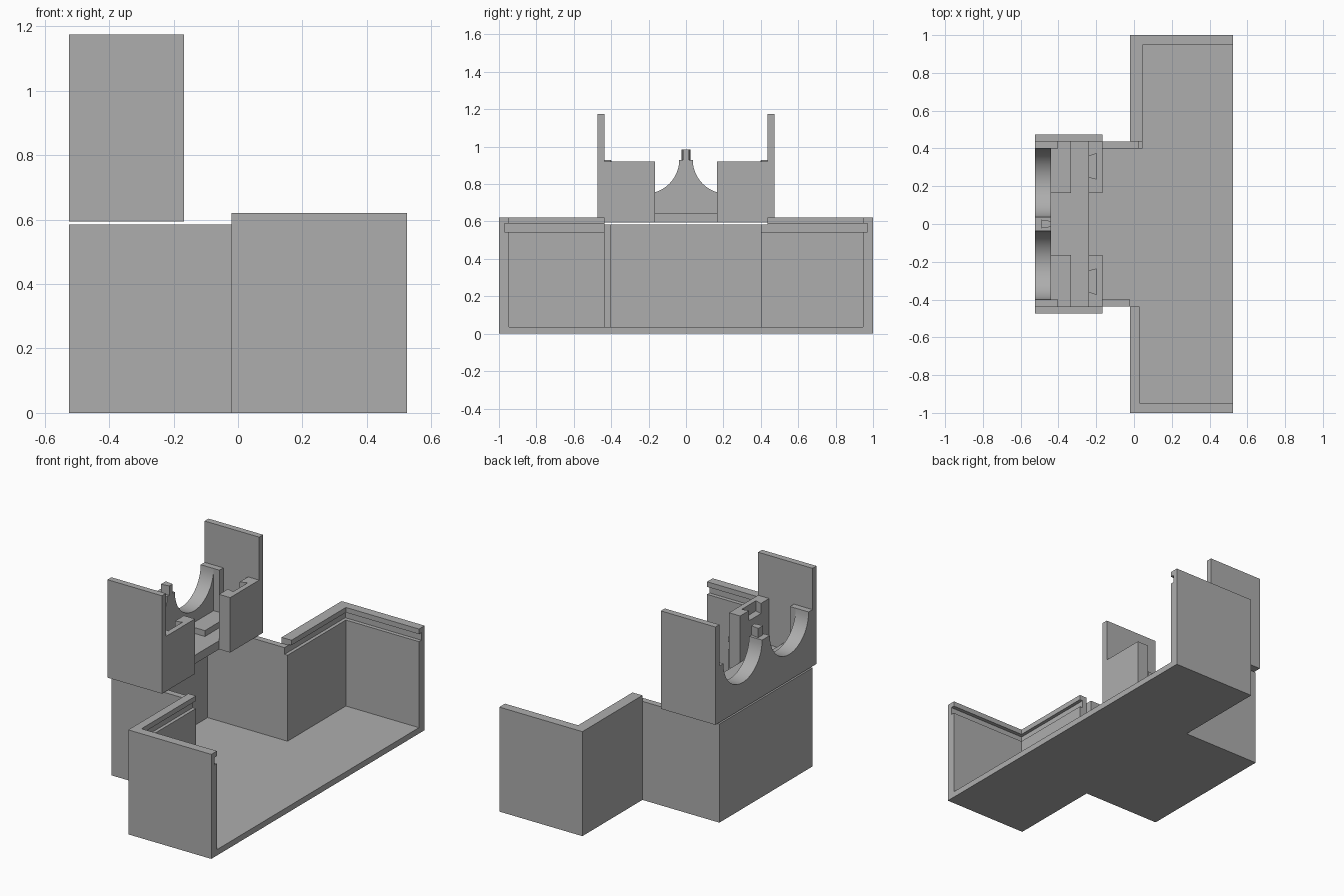
import bpy, bmesh, math
from mathutils import Vector

cube = bpy.data.objects.get("Cube")
if cube:
    bpy.data.objects.remove(cube, do_unlink=True)

grey = bpy.data.materials.new("plain grey")
grey.use_nodes = True
COLOUR = (0.42, 0.42, 0.42, 1)
grey.diffuse_color = COLOUR
grey.node_tree.nodes["Principled BSDF"].inputs["Base Color"].default_value = COLOUR


def prism(name, pts, lo, hi, axis="z"):
    """Extrude a flat outline: (x, y) along z, or (y, z) along x."""
    place = (lambda p: (p[0], p[1], lo)) if axis == "z" else (lambda p: (lo, p[0], p[1]))
    step = Vector((0, 0, hi - lo)) if axis == "z" else Vector((hi - lo, 0, 0))
    bm = bmesh.new()
    face = bm.faces.new([bm.verts.new(place(p)) for p in pts])
    ext = bmesh.ops.extrude_face_region(bm, geom=[face], use_keep_orig=True)
    moved = [g for g in ext["geom"] if isinstance(g, bmesh.types.BMVert)]
    bmesh.ops.translate(bm, verts=moved, vec=step)
    bmesh.ops.recalc_face_normals(bm, faces=bm.faces)
    mesh = bpy.data.meshes.new(name)
    bm.to_mesh(mesh)
    bm.free()
    mesh.materials.append(grey)
    ob = bpy.data.objects.new(name, mesh)
    bpy.context.collection.objects.link(ob)
    return ob


def box(name, x0, x1, y0, y1, z0, z1):
    return prism(name, [(x0, y0), (x1, y0), (x1, y1), (x0, y1)], z0, z1)


def cut(ob, cutter):
    mod = ob.modifiers.new("cut", "BOOLEAN")
    mod.operation, mod.solver, mod.object = "DIFFERENCE", "EXACT", cutter
    cutter.hide_render = True
    bpy.context.view_layer.objects.active = ob
    bpy.ops.object.modifier_apply(modifier=mod.name)


def flip(pts, s):
    return [(x, y * s) for x, y in pts]


BACK, STEP, FRONT = -0.525, -0.02, 0.525   # tray extents along x
STEM = 0.437                               # half width of the tray stem
FLOOR, STEM_TOP, RIM = 0.035, 0.585, 0.62

# Tray floor, T-shaped
half = [(BACK, STEM), (STEP, STEM), (STEP, 1), (FRONT, 1)]
prism("tray_floor", half + flip(half[::-1], -1), 0, FLOOR)
box("stem_back_wall", BACK, -0.48, -STEM, STEM, FLOOR, STEM_TOP)

for s, side, inner in ((1, "left", 0.045), (-1, "right", 0.03)):
    # L-shaped outer wall with a lid groove under its rim
    wall = prism(side + "_tray_wall", flip(
        [(STEP, STEM), (inner, STEM), (inner, 0.947), (FRONT, 0.947), (FRONT, 1), (STEP, 1)], s),
        FLOOR, RIM)
    g = inner - 0.02
    groove = prism(side + "_groove_cutter", flip(
        [(g, 0.3), (inner + 0.02, 0.3), (inner + 0.02, 0.9), (0.6, 0.9), (0.6, 0.97), (g, 0.97)], s),
        0.545, 0.59)
    cut(wall, groove)
    # Stem side wall; the left one runs on to the inner corner
    end = inner if s > 0 else STEP
    stem = prism(side + "_stem_wall", flip(
        [(-0.48, 0.4), (end, 0.4), (end, STEM), (-0.48, STEM)], s), FLOOR, STEM_TOP)
    if s > 0:
        cut(stem, groove)
    bpy.data.objects.remove(groove, do_unlink=True)

# Upper bracket: floor and back wall with two round cradles
BASE, DECK, CRADLE = 0.594, 0.645, 0.93
BAR = -0.44
R, CY, N = 0.182, 0.218, 24
box("bracket_floor", BAR, -0.24, -STEM, STEM, BASE, DECK)


def arc(cy):
    return [(cy - R * math.cos(math.pi * i / N), CRADLE - R * math.sin(math.pi * i / N))
            for i in range(N + 1)]


outline = ([(-STEM, BASE), (-STEM, CRADLE)] + arc(-CY) + arc(CY)
           + [(STEM, CRADLE), (STEM, BASE)])
cradle = prism("cradle_wall", outline, BACK, BAR, "x")
bpy.ops.object.select_all(action="DESELECT")
cradle.select_set(True)
bpy.context.view_layer.objects.active = cradle
bpy.ops.object.shade_smooth_by_angle(angle=math.radians(30))

# Small dovetail key between the cradles
prism("dovetail_key", [(-0.49, -0.023), (BAR, -0.015), (BAR, 0.015), (-0.49, 0.023)],
      CRADLE, 0.985)

for s, side in ((1, "left"), (-1, "right")):
    def sided(name, x0, x1, y0, y1, z0, z1):
        return box(side + name, x0, x1, *sorted((y0 * s, y1 * s)), z0, z1)

    sided("_side_plate", BACK, -0.167, STEM, 0.474, BASE, 1.175)
    sided("_corner_post", BAR, -0.402, 0.4, STEM, DECK, CRADLE)
    sided("_deck_step", BAR, -0.333, 0.165, STEM, DECK, 0.68)
    # Front wing with a dovetail socket in its top
    wing = sided("_front_wing", -0.24, -0.167, 0.165, STEM, BASE, 0.92)
    socket = prism(side + "_socket_cutter", flip(
        [(-0.245, 0.25), (-0.198, 0.238), (-0.198, 0.373), (-0.245, 0.357)], s), 0.86, 0.95)
    cut(wing, socket)
    bpy.data.objects.remove(socket, do_unlink=True)
